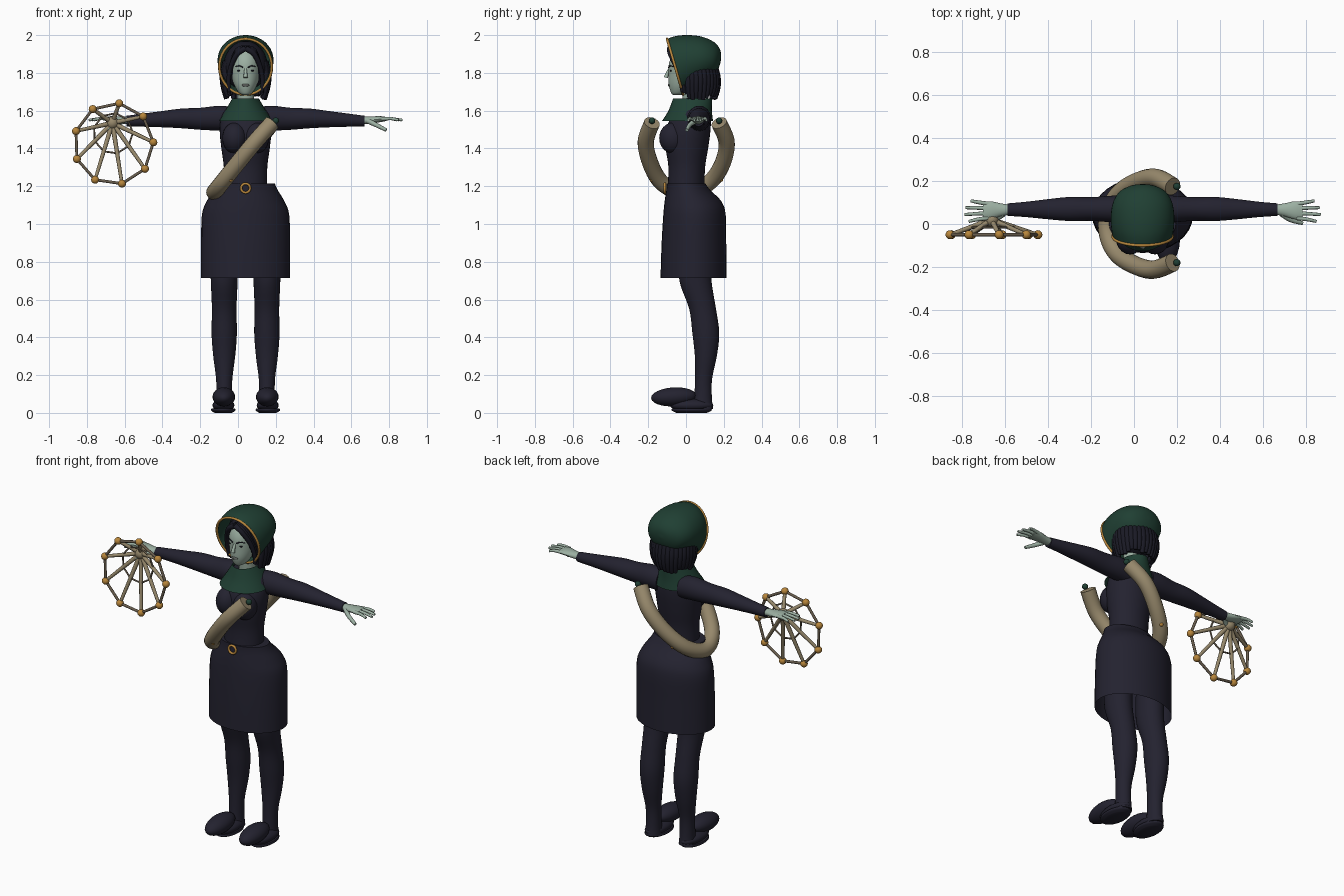
import bpy, bmesh, math, random
from mathutils import Vector

random.seed(4)
if "Cube" in bpy.data.objects:
    bpy.data.objects.remove(bpy.data.objects["Cube"])
CX = 0.04      # centre line of the figure
parts = []


def material(name, *rgb):
    m = bpy.data.materials.new(name)
    m.use_nodes = True
    m.diffuse_color = (*rgb, 1)
    m.node_tree.nodes["Principled BSDF"].inputs["Base Color"].default_value = (*rgb, 1)
    return m


CLOTH = material("dark navy cloth", 0.017, 0.016, 0.029)
HAIR = material("black hair", 0.01, 0.01, 0.018)
GREEN = material("deep green cloth", 0.014, 0.05, 0.033)
SKIN = material("pale green skin", 0.33, 0.43, 0.36)
BEIGE = material("tan leather", 0.31, 0.25, 0.15)
GOLD = material("gold", 0.48, 0.24, 0.045)
ROD = material("brown rod", 0.14, 0.11, 0.075)
LIPS = material("grey lips", 0.13, 0.14, 0.13)


def finish(name, mesh, mat):
    mesh.materials.clear()
    mesh.materials.append(mat)
    ob = bpy.data.objects.new(name, mesh)
    bpy.context.collection.objects.link(ob)
    parts.append(ob)
    return ob


def smooth_rows(rows, n=4):
    """Catmull-Rom resampling of a list of number tuples."""
    out = []
    for i in range(len(rows) - 1):
        a, b, c, d = (rows[max(i - 1, 0)], rows[i], rows[i + 1], rows[min(i + 2, len(rows) - 1)])
        for k in range(n):
            t = k / n
            out.append([q + 0.5 * t * (r - p + t * (2*p - 5*q + 4*r - s + t * (3*(q - r) + s - p)))
                        for p, q, r, s in zip(a, b, c, d)])
    return out + [list(rows[-1])]


def loft(name, rings, mat, caps=(True, True)):
    bm = bmesh.new()
    loops = [[bm.verts.new(p) for p in ring] for ring in rings]
    n = len(loops[0])
    for a, b in zip(loops, loops[1:]):
        for i in range(n):
            bm.faces.new((a[i], a[(i + 1) % n], b[(i + 1) % n], b[i]))
    for cap, ring in zip(caps, (loops[0], loops[-1])):
        if cap:
            bm.faces.new(ring)
    bmesh.ops.recalc_face_normals(bm, faces=bm.faces)
    mesh = bpy.data.meshes.new(name)
    bm.to_mesh(mesh)
    bm.free()
    return finish(name, mesh, mat)


def ellipse(c, u, v, n=32):
    return [Vector(c) + Vector(u) * math.cos(2 * math.pi * i / n) + Vector(v) * math.sin(2 * math.pi * i / n)
            for i in range(n)]


def upright(name, rows, mat, x=CX, caps=(True, True)):
    """Loft of level ellipses; rows hold height, y centre, x radius, y radius."""
    loft(name, [ellipse((x, y, z), (rx, 0, 0), (0, ry, 0)) for z, y, rx, ry in smooth_rows(rows)], mat, caps)


def ball(name, c, r, mat, tilt=0):
    bm = bmesh.new()
    bmesh.ops.create_uvsphere(bm, u_segments=20, v_segments=12, radius=1)
    mesh = bpy.data.meshes.new(name)
    bm.to_mesh(mesh)
    bm.free()
    ob = finish(name, mesh, mat)
    ob.location, ob.scale = c, r if isinstance(r, tuple) else (r, r, r)
    ob.rotation_euler.x = tilt
    return ob


def tube(name, pts, r, mat, taper=None, closed=False, res=3, n=4):
    """Round tube through the points, optionally tapered towards its ends."""
    cu = bpy.data.curves.new(name, "CURVE")
    cu.dimensions, cu.bevel_depth, cu.bevel_resolution, cu.use_fill_caps = "3D", r, res, True
    path = [list(p) for p in pts] if closed or len(pts) < 3 else smooth_rows(pts, n)
    sp = cu.splines.new("POLY")
    sp.points.add(len(path) - 1)
    sp.use_cyclic_u = closed
    for i, (p, co) in enumerate(zip(sp.points, path)):
        p.co = (*co, 1)
        if taper:
            t = i / (len(path) - 1)
            p.radius = taper[0] + (taper[1] - taper[0]) * t
    tmp = bpy.data.objects.new("tmp", cu)
    mesh = bpy.data.meshes.new_from_object(tmp)
    bpy.data.objects.remove(tmp)
    return finish(name, mesh, mat)


# Torso, skirt and collar
upright("torso", [(1.18, 0, .115, .098), (1.30, .004, .115, .097), (1.40, .005, .128, .112),
                  (1.50, .012, .137, .118), (1.58, .03, .125, .10), (1.63, .04, .08, .08)], CLOTH)
upright("skirt", [(.715, .04, .235, .175), (.9, .042, .235, .171), (1.05, .045, .231, .165),
                  (1.12, .037, .206, .15), (1.18, .012, .17, .116), (1.215, 0, .155, .102)], CLOTH,
        caps=(False, True))
upright("collar", [(1.545, .008, .14, .135), (1.60, .022, .108, .115), (1.665, .035, .07, .103)], GREEN,
        caps=(False, False))
upright("neck", [(1.56, .04, .05, .05), (1.76, .02, .042, .045)], SKIN)
ring = ellipse((CX, -.112, 1.19), (.024, 0, 0), (0, 0, .024), 16)
tube("buckle", ring, .007, GOLD, closed=True)

# Paired parts
for side, tag in ((1, "left"), (-1, "right")):
    def at(dx, y, z):
        return (CX + side * dx, y, z)

    ball(f"{tag}_bust", at(.058, -.068, 1.455), (.066, .074, .082), CLOTH)
    arm = [(.07, .07, 1.555, .06, .064), (.14, .07, 1.56, .062, .066), (.24, .07, 1.557, .055, .058),
           (.34, .07, 1.559, .056, .052), (.44, .069, 1.555, .047, .043), (.54, .068, 1.55, .036, .035),
           (.63, .067, 1.545, .029, .028)]
    loft(f"{tag}_sleeve", [ellipse(at(d, y, z), (0, ry, 0), (0, 0, rz)) for d, y, z, ry, rz
                           in smooth_rows(arm)], CLOTH)
    # Hand
    palm = [(.61, .067, 1.547, .022, .02), (.66, .066, 1.55, .03, .019),
            (.71, .064, 1.555, .042, .016), (.745, .062, 1.556, .038, .011)]
    loft(f"{tag}_palm", [ellipse(at(d, y, z), (0, ry, 0), (0, 0, rz), 16) for d, y, z, ry, rz
                         in smooth_rows(palm)], SKIN)
    for k, reach in enumerate((.80, .825, .83, .81)):
        y = .094 - .022 * k
        tube(f"{tag}_finger_{k + 1}", [at(.72, y, 1.556), at(.77, y + .008 - .005 * k, 1.558),
                                       at(reach, y + .014 - .01 * k, 1.55)], .0105, SKIN, (1, .65))
    tube(f"{tag}_thumb", [at(.65, .048, 1.545), at(.69, .02, 1.525), at(.745, .004, 1.497)],
         .0125, SKIN, (1.2, .7))
    # Leg and shoe
    upright(f"{tag}_leg", [(.85, .05, .075, .085), (.70, .05, .071, .085), (.55, .088, .065, .071),
                           (.42, .105, .067, .071), (.30, .105, .058, .058), (.18, .093, .043, .045),
                           (.08, .09, .042, .047), (.02, .088, .046, .056)], CLOTH, CX + side * .113)
    ball(f"{tag}_shoe", at(.115, -.065, .085), (.06, .12, .05), CLOTH, .06)
    ball(f"{tag}_foot", at(.117, .03, .04), (.058, .115, .035), CLOTH)
    upright(f"{tag}_sole", [(0, .03, .045, .08), (.012, .03, .064, .105), (.024, .03, .062, .104)],
            CLOTH, CX + side * .118)
    # Face details
    ball(f"{tag}_eye", at(.031, -.079, 1.812), (.014, .007, .005), HAIR)
    tube(f"{tag}_brow", [at(.012, -.091, 1.828), at(.034, -.084, 1.838), at(.055, -.066, 1.832)],
         .004, HAIR, (1, .5))
    # Swept fringe and side locks
    for k in range(4):
        o = .012 * k
        tube(f"{tag}_fringe_{k + 1}", [at(0, -.085 + o, 1.93), at(.045, -.082 + o, 1.90 + o / 2),
                                       at(.078, -.052 + o, 1.83), at(.09, -.03 + o, 1.76),
                                       at(.086, -.02 + o, 1.70 - o / 2)], .016, HAIR, (1, .6))

# Head
upright("head", [(1.684, -.045, .018, .024), (1.695, -.037, .036, .042), (1.735, -.018, .06, .073),
                 (1.79, 0, .076, .092), (1.85, .008, .079, .098), (1.90, .018, .07, .085),
                 (1.93, .025, .045, .055)], SKIN)
tube("nose", [(CX, -.088, 1.82), (CX, -.1, 1.795), (CX, -.106, 1.775)], .011, SKIN, (.6, 1.1))
ball("lips", (CX, -.088, 1.735), (.02, .008, .008), LIPS)

# Bobbed hair
ball("hair_cap", (CX, .045, 1.835), (.118, .116, .135), HAIR)
for k in range(22):
    a = math.radians(-25 + 230 * k / 21)
    c, s = math.cos(a), math.sin(a)
    end = 1.665 + random.uniform(-.008, .02)
    tube(f"hair_lock_{k + 1}", [(CX + .10 * c, .05 + .09 * s, 1.86), (CX + .118 * c, .06 + .105 * s, 1.78),
                                (CX + .115 * c, .06 + .108 * s, 1.72), (CX + .102 * c, .06 + .095 * s, end)],
         .021, HAIR, (1.1, .55))

# Hood: slanted rings given by top point, bottom point and half width
hood = [(-.10, 1.98, -.015, 1.685, .139), (-.05, 1.996, .035, 1.715, .147), (.02, 2.0, .085, 1.745, .147),
        (.09, 1.99, .125, 1.772, .135), (.15, 1.962, .156, 1.795, .105), (.18, 1.925, .177, 1.835, .055),
        (.186, 1.885, .186, 1.875, .006)]
rings = [ellipse((CX, (ty + by) / 2, (tz + bz) / 2), (w, 0, 0), (0, (ty - by) / 2, (tz - bz) / 2), 40)
         for ty, tz, by, bz, w in smooth_rows(hood)]
shell = loft("hood", rings, GREEN, (False, True))
thick = shell.modifiers.new("thickness", "SOLIDIFY")
thick.thickness, thick.offset = .008, -1
tube("hood_trim", rings[0], .007, GOLD, closed=True)

# Rolled bag worn around the body
roll = [(.18, -.18, 1.535), (.09, -.213, 1.435), (0, -.19, 1.325), (-.08, -.135, 1.225), (-.12, -.05, 1.175),
        (-.12, .04, 1.175), (-.075, .135, 1.23), (.01, .195, 1.325), (.10, .215, 1.435), (.18, .175, 1.535)]
tube("rolled_bag", roll, .043, BEIGE, res=6, n=6)
for k, e in enumerate((roll[0], roll[-1])):
    ball(f"bag_end_{k + 1}", (e[0] + .02, e[1], e[2] + .012), .017, GREEN)
for k, y in enumerate((-.18, .185)):
    ball(f"bag_stud_{k + 1}", (-.04, y, 1.235), .012, GOLD)

# Wheel frame hanging from the right hand
hub = Vector((-.665, .02, 1.535))
beads = [Vector((-.658 + .21 * math.cos(a), -.05, 1.425 + .216 * math.sin(a)))
         for a in (math.radians(82 + 40 * k) for k in range(9))]
ball("wheel_hub", hub, .034, BEIGE)
for k, b in enumerate(beads):
    nxt = beads[(k + 1) % 9]
    ball(f"wheel_bead_{k + 1}", b, .021, GOLD)
    tube(f"wheel_spoke_{k + 1}", [hub, b], .012, BEIGE, (1.1, .75))
    tube(f"wheel_rim_{k + 1}", [b, nxt], .008, ROD)
    tube(f"wheel_brace_{k + 1}", [hub.lerp(b, .5), hub.lerp(nxt, .5)], .005, ROD)

# Smooth shading with crisp edges
bpy.ops.object.select_all(action="DESELECT")
for ob in parts:
    ob.select_set(True)
bpy.context.view_layer.objects.active = parts[0]
bpy.ops.object.shade_smooth_by_angle(angle=math.radians(40))
